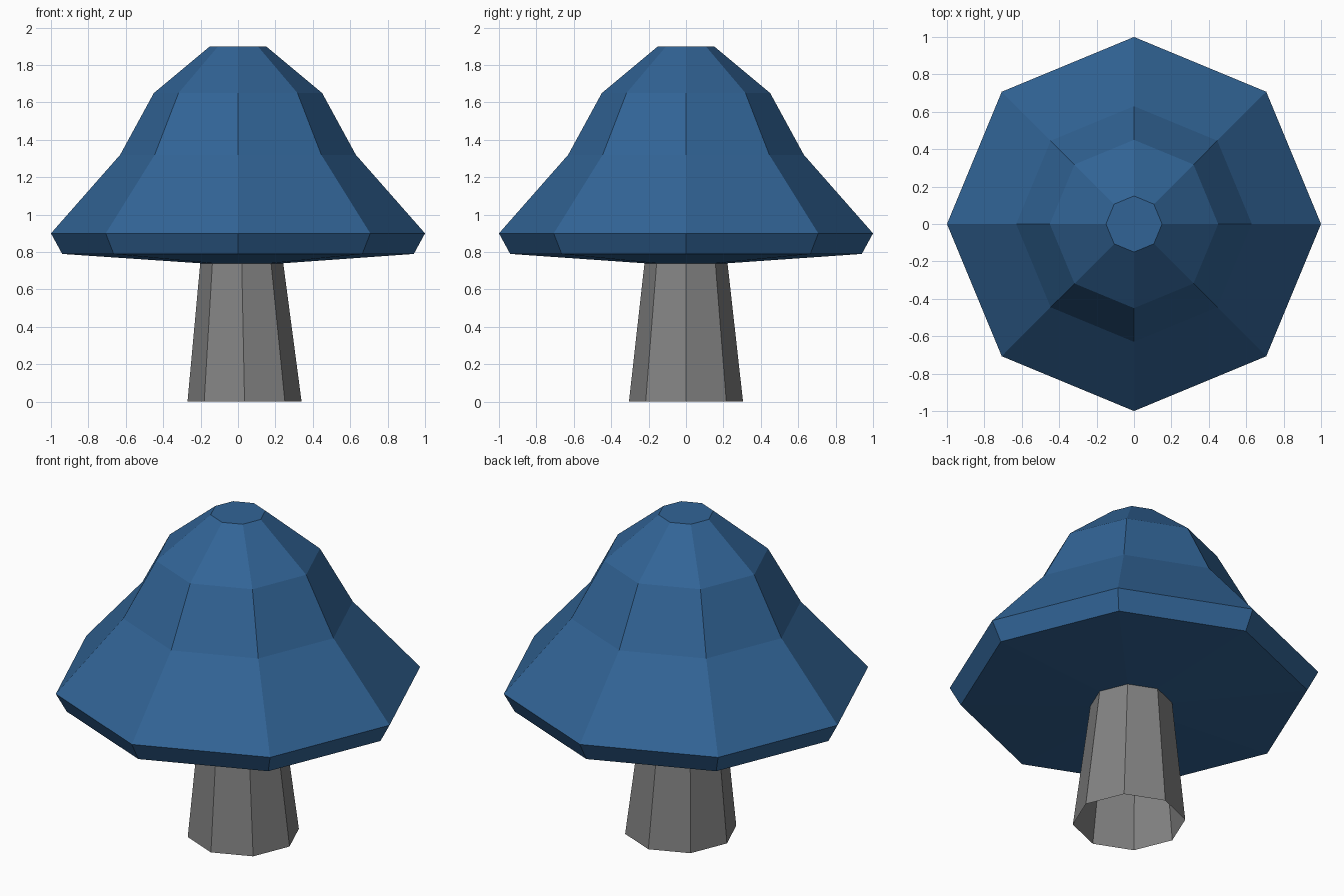
import bpy, bmesh, math

if "Cube" in bpy.data.objects:
    bpy.data.objects.remove(bpy.data.objects["Cube"])


def material(name, rgb):
    m = bpy.data.materials.new(name)
    m.diffuse_color = (*rgb, 1.0)
    m.use_nodes = True
    m.node_tree.nodes["Principled BSDF"].inputs["Base Color"].default_value = m.diffuse_color
    return m


def ring_loft(name, rings, mat, cap_start=False):
    """Join octagonal rings (centre x, radius, z) with flat quads."""
    bm = bmesh.new()
    loops = []
    for cx, r, z in rings:
        loops.append([bm.verts.new((cx + r * math.cos(i * math.pi / 4),
                                    r * math.sin(i * math.pi / 4), z))
                      for i in range(8)])
    # rings run from top to bottom, so this winding faces outward
    for a, b in zip(loops, loops[1:]):
        for i in range(8):
            j = (i + 1) % 8
            bm.faces.new((a[i], b[i], b[j], a[j]))
    if cap_start:
        bm.faces.new(loops[0])
    mesh = bpy.data.meshes.new(name)
    bm.to_mesh(mesh)
    bm.free()
    mesh.materials.append(mat)
    obj = bpy.data.objects.new(name, mesh)
    bpy.context.collection.objects.link(obj)
    return obj


blue = material("blue", (0.031, 0.127, 0.305))
grey = material("grey", (0.225, 0.225, 0.225))

# Bell-shaped cap; its underside closes in on the stem top
ring_loft("mushroom_cap", [
    (0, 0.15, 1.90),
    (0, 0.45, 1.65),
    (0, 0.63, 1.32),
    (0, 1.00, 0.90),
    (0, 0.94, 0.79),
    (0.02, 0.222, 0.74),
], blue, cap_start=True)

# Slightly leaning, tapered stem, open at the bottom
ring_loft("stem", [
    (0.02, 0.222, 0.74),
    (0.035, 0.305, 0.0),
], grey)
